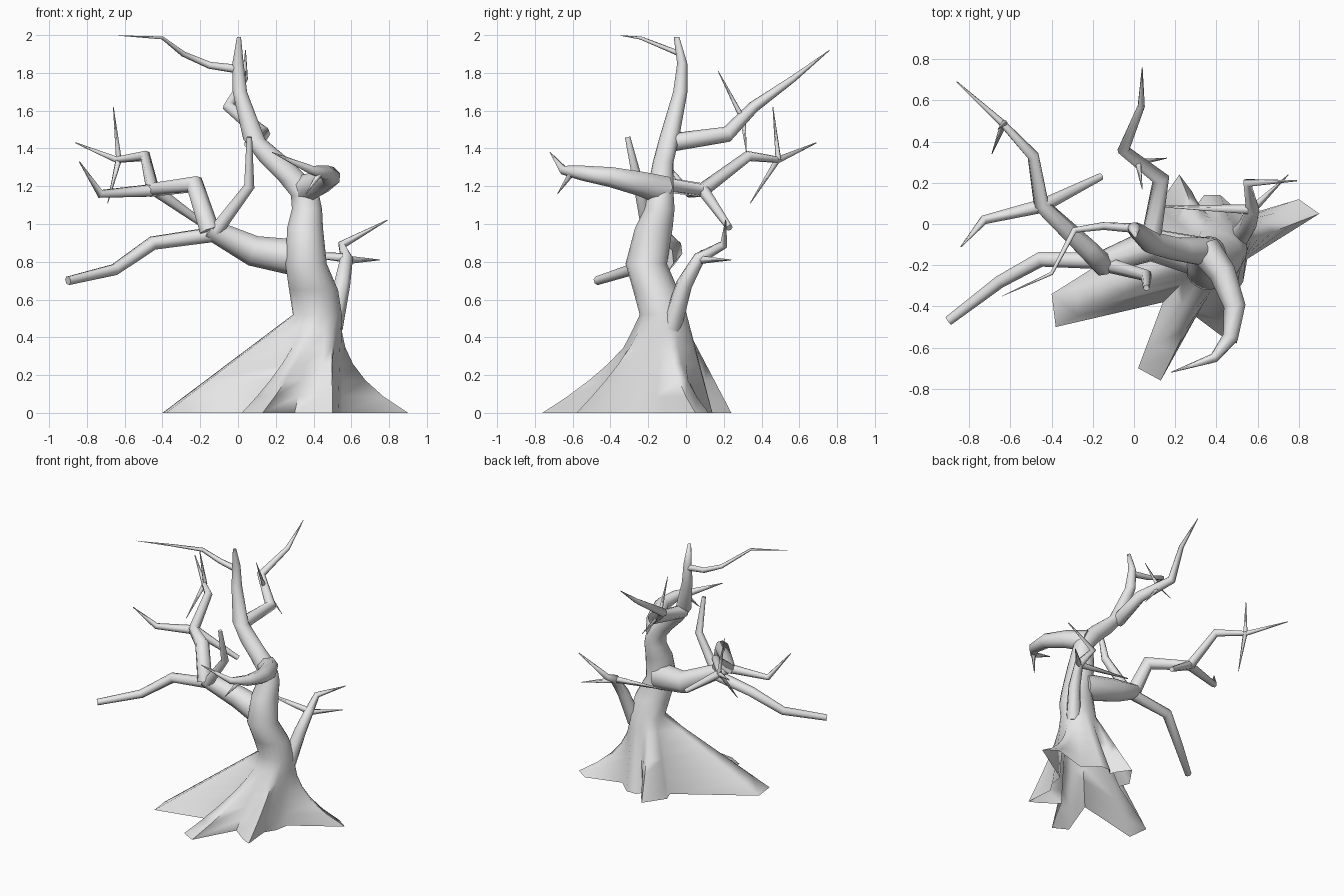
import bpy, bmesh, math
from mathutils import Vector

cube = bpy.data.objects.get("Cube")
if cube:
    bpy.data.objects.remove(cube, do_unlink=True)

# One plain bark colour
bark = bpy.data.materials.new("grey_bark")
bark.use_nodes = True
bark.diffuse_color = (0.8, 0.8, 0.8, 1)
bark.node_tree.nodes["Principled BSDF"].inputs["Base Color"].default_value = (0.8, 0.8, 0.8, 1)


def loft(name, rings, cap_start=True):
    """Skin a list of equal-length point rings into one smooth object."""
    bm = bmesh.new()
    loops = [[bm.verts.new(p) for p in ring] for ring in rings]
    for low, high in zip(loops, loops[1:]):
        n = len(low)
        for i in range(n):
            j = (i + 1) % n
            bm.faces.new((low[i], low[j], high[j], high[i]))
    if cap_start:
        bm.faces.new(loops[0][::-1])
    bm.faces.new(loops[-1])
    mesh = bpy.data.meshes.new(name)
    bm.to_mesh(mesh)
    bm.free()
    mesh.materials.append(bark)
    mesh.shade_smooth()
    mesh.set_sharp_from_angle(angle=math.radians(80))
    obj = bpy.data.objects.new(name, mesh)
    bpy.context.scene.collection.objects.link(obj)


def branch(name, start_radius, end_radius, *path, sides=7):
    """Sweep a tapering tube along a path of points."""
    pts = [Vector(p) for p in path]
    last = len(pts) - 1
    rings, side = [], None
    for k, p in enumerate(pts):
        before = (p - pts[k - 1]).normalized() if k else Vector()
        after = (pts[k + 1] - p).normalized() if k < last else Vector()
        tangent = (before + after).normalized()
        if side is None:
            side = tangent.orthogonal()
        side = (side - tangent * side.dot(tangent)).normalized()
        other = tangent.cross(side)
        # Widen slightly at bends so the tube keeps its thickness
        bend = max(tangent.dot(before), tangent.dot(after))
        r = end_radius + (start_radius - end_radius) * (1 - k / last) ** 0.8
        r /= math.sqrt(bend)
        ring = []
        for i in range(sides):
            a = math.tau * i / sides
            ring.append(p + r * (math.cos(a) * side + math.sin(a) * other))
        rings.append(ring)
    loft(name, rings)


# Root outline on the ground: x, y and how quickly that root dives (higher = steeper)
root_outline = [
    (.9, .05, 2.5), (.8, .12, 2.5), (.53, .04, 1.3),
    (.42, .14, 1), (.34, .14, 1), (.31, .1, 1.2),
    (.28, .16, 1), (.22, .24, 1), (.11, .08, 1), (.14, 0, 1.1),
    (-.4, -.34, 1), (-.38, -.5, 1), (.14, -.38, 1),
    (.02, -.7, 1.5), (.13, -.76, 1.6), (.3, -.45, .9),
    (.42, -.54, 1.4), (.5, -.58, 1.4), (.48, -.36, 1),
    (.53, -.28, 1.2), (.55, -.17, 1.5),
]
count = len(root_outline)
angles = [math.radians(15) + math.tau * i / count for i in range(count)]


def ellipse(x, y, z, rx, ry):
    return [Vector((x + rx * math.cos(a), y + ry * math.sin(a), z)) for a in angles]


# Trunk: flared root rings first, then the leaning upper stem
FLARE = 0.52
trunk_rings = []
for step in range(6):
    z = step * FLARE / 6
    ring = []
    for core, (x, y, power) in zip(ellipse(.42, -.12, z, .13, .125), root_outline):
        ring.append(core.lerp(Vector((x, y, z)), (1 - z / FLARE) ** power))
    trunk_rings.append(ring)
for section in [
    (.42, -.12, .52, .13, .125), (.4, -.16, .65, .13, .12),
    (.36, -.21, .79, .11, .11), (.355, -.17, .98, .095, .1),
    (.365, -.14, 1.08, .08, .08), (.355, -.135, 1.15, .075, .07),
    (.3, -.13, 1.23, .085, .065), (.2, -.12, 1.33, .085, .055),
    (.085, -.09, 1.45, .058, .053), (.01, -.03, 1.7, .038, .038),
    (0, -.02, 1.85, .03, .027), (.005, -.05, 1.99, .011, .015),
]:
    trunk_rings.append(ellipse(*section))
loft("trunk_and_roots", trunk_rings, cap_start=False)

# Heavy right limb and the boughs that fork from it
branch("right_limb", .1, .055,
       (.33, -.16, .82), (.08, -.1, .86), (-.16, -.19, .98), sides=9)
branch("low_bough", .042, .024,
       (-.1, -.18, .95), (-.45, -.17, .9), (-.65, -.28, .76), (-.9, -.47, .7))
branch("upright_bough", .038, .015,
       (-.12, -.2, .96), (.06, -.25, 1.2), (.06, -.31, 1.46))
branch("rear_bough", .055, .003,
       (-.15, -.2, .96), (-.23, -.12, 1.21), (-.45, .09, 1.18),
       (-.49, .33, 1.36), (-.64, .49, 1.34), (-.86, .69, 1.43))
branch("rear_bough_outer_fork", .035, .003,
       (-.44, .09, 1.18), (-.73, .02, 1.16), (-.84, -.11, 1.33))
branch("rear_bough_inner_fork", .034, .018,
       (-.44, .09, 1.18), (-.16, .23, .98))
branch("rear_twig_up", .016, .002, (-.63, .49, 1.34), (-.66, .46, 1.62), sides=5)
branch("rear_twig_down", .018, .002, (-.63, .49, 1.35), (-.69, .34, 1.11), sides=5)

# Back branch near the crown
branch("crown_back_branch", .05, .002,
       (.08, -.08, 1.43), (.13, .22, 1.475), (-.05, .36, 1.62),
       (.035, .57, 1.77), (.04, .76, 1.92))
branch("crown_twig_up", .016, .002, (.02, .3, 1.56), (.04, .17, 1.81), sides=5)
branch("crown_twig_down", .016, .002, (.02, .3, 1.56), (.16, .32, 1.38), sides=5)

# Thin branch reaching right from the tip
branch("tip_branch", .024, .001,
       (0, -.02, 1.82), (-.15, -.01, 1.84), (-.29, -.03, 1.9),
       (-.4, -.24, 1.985), (-.64, -.35, 1.998), sides=6)

# Hooked branch reaching forward
branch("front_hook_branch", .08, .002,
       (.34, -.12, 1.18), (.43, -.24, 1.215), (.49, -.4, 1.25),
       (.47, -.55, 1.27), (.39, -.65, 1.285), (.18, -.72, 1.38))
branch("front_hook_twig", .02, .002, (.44, -.6, 1.28), (.36, -.68, 1.16), sides=5)

# Left branch growing from the root flare
branch("left_branch", .055, .003,
       (.5, -.08, .45), (.55, -.01, .68), (.575, .07, .82),
       (.55, .2, .89), (.79, .21, 1.02))
branch("left_twig_out", .024, .002, (.57, .07, .81), (.75, .24, .81), sides=5)
branch("left_twig_back", .026, .004, (.57, .07, .82), (.13, .085, .86), sides=5)
